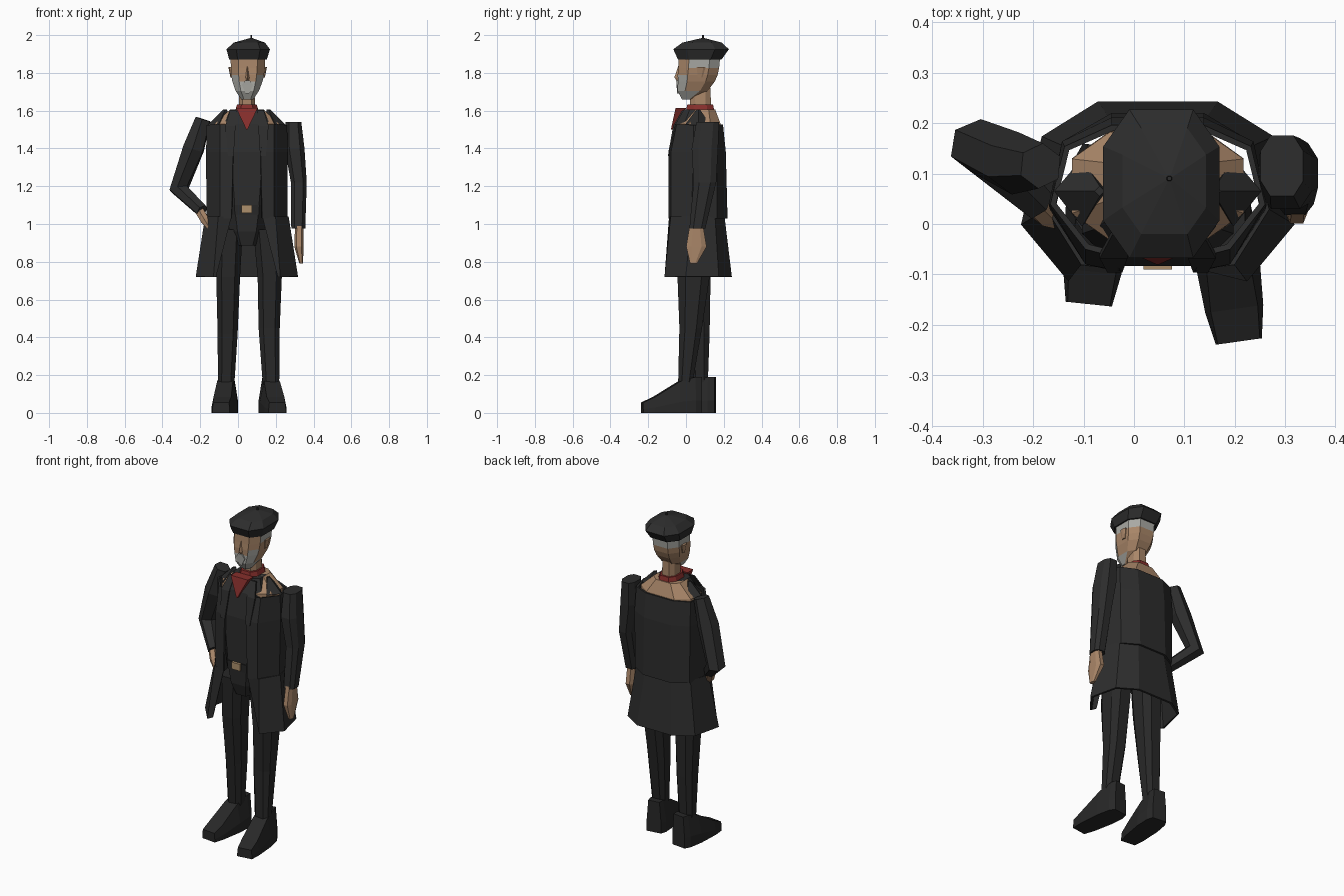
import bpy, bmesh, math
from mathutils import Vector, Matrix

cube = bpy.data.objects.get("Cube")
if cube:
    bpy.data.objects.remove(cube)


def material(name, r, g, b):
    m = bpy.data.materials.new(name)
    m.use_nodes = True
    m.diffuse_color = (r, g, b, 1)
    node = next(n for n in m.node_tree.nodes if n.type == 'BSDF_PRINCIPLED')
    node.inputs["Base Color"].default_value = (r, g, b, 1)
    node.inputs["Roughness"].default_value = 0.9
    return m


COAT = material("charcoal cloth", 0.026, 0.026, 0.026)
DARK = material("dark trousers", 0.021, 0.021, 0.021)
SKIN = material("skin", 0.40, 0.24, 0.14)
HAIR = material("grey hair", 0.40, 0.40, 0.37)
RED = material("red scarf", 0.24, 0.028, 0.025)
BRASS = material("tan buckle", 0.42, 0.28, 0.15)
MID = 0.047     # centre line of the body


def build(name, rings, mats, closed=True, caps=True, rule=None):
    """Bridge a list of point rings into a flat shaded skin."""
    bm = bmesh.new()
    loops = [[bm.verts.new(p) for p in ring] for ring in rings]
    n = len(loops[0])
    for a, b in zip(loops, loops[1:]):
        for i in range(n if closed else n - 1):
            j = (i + 1) % n
            bm.faces.new((a[i], a[j], b[j], b[i]))
    if closed and caps:
        bm.faces.new(loops[0])
        bm.faces.new(loops[-1])
    bmesh.ops.recalc_face_normals(bm, faces=bm.faces)
    if rule:
        for f in bm.faces:
            f.material_index = rule(f.calc_center_median())
    me = bpy.data.meshes.new(name)
    bm.to_mesh(me)
    bm.free()
    for m in mats:
        me.materials.append(m)
    ob = bpy.data.objects.new(name, me)
    bpy.context.collection.objects.link(ob)
    return ob


# Unit cross-section: a box with bevelled corners
OCT = [(.55, -1), (1, -.5), (1, .5), (.55, 1), (-.55, 1), (-1, .5), (-1, -.5), (-.55, -1)]


def stack(name, sections, mat, rule=None):
    """Horizontal sections: x, y, z, half width, half depth."""
    rings = [[(x + u * rx, y + v * ry, z) for u, v in OCT] for x, y, z, rx, ry in sections]
    return build(name, rings, mat if isinstance(mat, list) else [mat], rule=rule)


def tube(name, path, mat, sides=6):
    """Round sections square to a path: point and radius."""
    pts = [Vector(p[:3]) for p in path]
    rings = []
    for i, p in enumerate(pts):
        t = Vector()
        if i > 0:
            t += (p - pts[i - 1]).normalized()
        if i < len(pts) - 1:
            t += (pts[i + 1] - p).normalized()
        t.normalize()
        u = t.cross(Vector((0.6, 0.8, 0))).normalized()
        v = t.cross(u)
        angles = [2 * math.pi * k / sides for k in range(sides)]
        rings.append([p + path[i][3] * (math.cos(a) * u + math.sin(a) * v) for a in angles])
    return build(name, rings, [mat])


def box(name, x, y, z, sx, sy, sz, mat):
    rings = [[(x + u * sx / 2, y + v * sy / 2, z + w * sz / 2)
              for u, v in ((-1, -1), (1, -1), (1, 1), (-1, 1))] for w in (-1, 1)]
    return build(name, rings, [mat])


def open_shell(name, levels):
    """Cloth open at the front: each level is z and the half profile from front to back."""
    rings = []
    for z, half in levels:
        left = [(MID + x, y, z) for x, y in half]
        right = [(MID - x, y, z) for x, y in reversed(half)]
        rings.append(left + right)
    ob = build(name, rings, [COAT], closed=False)
    mod = ob.modifiers.new("thickness", 'SOLIDIFY')
    mod.thickness = 0.012
    mod.offset = 0
    return ob


# Legs
stack("left_leg", [(.15, .04, .97, .07, .09), (.168, .04, .72, .064, .085),
                   (.165, .025, .45, .056, .06), (.175, -.005, .14, .043, .037)], DARK)
stack("right_leg", [(-.045, .05, .97, .07, .09), (-.052, .05, .72, .063, .08),
                    (-.055, .065, .42, .053, .06), (-.063, .075, .14, .043, .04)], DARK)

# Shoes: toe, instep and heel sections, turned outwards
SHOE = [(-.235, .046, .042, .055), (-.17, .058, .047, .085),
        (-.04, .066, .042, .165), (.045, .06, .04, .19), (.08, .045, .035, .19)]
for name, x, y, yaw in (("left_shoe", .175, 0, 8), ("right_shoe", -.065, .075, -6)):
    turn = Matrix.Translation((x, y, 0)) @ Matrix.Rotation(math.radians(yaw), 4, 'Z')
    build(name, [[turn @ Vector(p) for p in ((-w, s, 0), (w, s, 0), (w, s, h * .35),
                                             (t, s, h), (-t, s, h), (-w, s, h * .35))]
                 for s, w, t, h in SHOE], [DARK])

# Vest and hips
stack("vest", [(MID, .04, .885, .056, .08), (MID, .045, .96, .09, .11),
               (MID, .045, 1.05, .11, .118), (MID, .045, 1.2, .13, .122),
               (MID, .045, 1.38, .15, .128), (MID, .04, 1.53, .12, .098),
               (MID, .05, 1.605, .09, .062)], COAT)
stack("belt", [(MID, .045, 1.05, .115, .122), (MID, .045, 1.1, .12, .124)], DARK)
box("buckle", MID, -.082, 1.08, .056, .016, .042, BRASS)

# Bare shoulders showing above the coat
stack("shoulders", [(MID, .075, 1.45, .17, .11), (MID, .075, 1.53, .17, .108),
                    (MID, .085, 1.605, .09, .07)], SKIN)

# Coat body and flared skirt
open_shell("coat_body", [
    (1.03, [(.08, -.088), (.14, -.075), (.208, .03), (.18, .16), (.09, .214)]),
    (1.38, [(.072, -.088), (.14, -.075), (.21, .04), (.185, .16), (.09, .205)]),
    (1.525, [(.09, -.058), (.14, -.045), (.207, .04), (.18, .15), (.09, .19)])])
open_shell("coat_skirt", [
    (1.04, [(.083, -.084), (.15, -.075), (.215, .03), (.18, .15), (.09, .198)]),
    (.72, [(.165, -.075), (.175, -.108), (.265, 0), (.225, .17), (.117, .237)])])

# Lapels and shoulder tabs
for side, s in (("left", 1), ("right", -1)):
    x = MID + s * .15
    build(side + "_shoulder_tab",
          [[(x + s * .055, .065, 1.525), (x, -.005, 1.525), (x - s * .06, .065, 1.555), (x, .13, 1.525)],
           [(x + u * .01 - s * .035, .065 + v * .01, 1.605)
            for u, v in ((s, 0), (0, -1), (-s, 0), (0, 1))]], [COAT])
    build(side + "_lapel",
          [[(MID + s * a, y, z), (MID + s * b, y, z), (MID + s * b, y + .01, z), (MID + s * a, y + .01, z)]
           for a, b, y, z in ((.07, .1, -.096, 1.36), (.06, .115, -.068, 1.52), (.055, .09, -.022, 1.6))],
          [COAT])

# Straight left arm
stack("left_sleeve", [(.293, .115, 1.54, .042, .06), (.3, .1, 1.4, .052, .07),
                      (.322, .1, 1.22, .042, .06), (.319, .06, .975, .037, .042)], COAT)
stack("left_hand", [(.324, .055, .99, .022, .036), (.322, .055, .88, .024, .054),
                    (.335, .04, .79, .01, .018)], SKIN)

# Right arm with the hand on the hip
tube("right_sleeve", [(-.185, .115, 1.555, .045), (-.235, .12, 1.4, .062),
                      (-.312, .155, 1.185, .055), (-.19, .04, 1.07, .036)], COAT)
tube("right_hand", [(-.21, .055, 1.08, .027), (-.175, .02, 1.02, .026), (-.148, 0, .975, .012)], SKIN)

# Neck and scarf
stack("neck", [(MID, .078, 1.57, .045, .055), (MID, .075, 1.72, .04, .055)], SKIN)
stack("scarf_band", [(MID, .075, 1.6, .062, .075), (MID, .075, 1.632, .052, .068)], RED)
build("scarf_point", [[(MID - .058, y - .01, 1.615), (MID + .058, y - .01, 1.615),
                       (MID + .003, y - .035, 1.5), (MID - .003, y - .035, 1.5)]
                      for y in (-.045, .01)], [RED])


# Head: beard in front, hair at the back
def head_colour(c):
    beard = c.y < .02 and c.z < 1.755 or (c.y < .03 and abs(c.x - .052) > .05 and c.z < 1.79)
    hair = c.y > .06 and c.z > 1.825
    return 1 if beard or hair else 0


stack("head", [(.049, .005, 1.66, .032, .026), (.049, .035, 1.705, .062, .08),
               (.05, .055, 1.755, .08, .098), (.051, .062, 1.79, .087, .106),
               (.052, .067, 1.825, .09, .108), (.053, .072, 1.89, .092, .11)],
      [SKIN, HAIR], rule=head_colour)
build("nose", [[(.05 - w, -.03, z), (.05 + w, -.03, z), (.05, y, z)]
               for z, w, y in ((1.755, .014, -.045), (1.775, .018, -.062), (1.84, .008, -.04))], [SKIN])
build("moustache", [[(.05 - w, y, z), (.05 + w, y, z), (.05 + w, y + .012, z), (.05 - w, y + .012, z)]
                    for z, w, y in ((1.69, .008, -.047), (1.735, .03, -.05), (1.76, .012, -.052))], [HAIR])
for side, s in (("left", 1), ("right", -1)):
    stack(side + "_ear", [(.051 + s * .085, .075, 1.775, .006, .012),
                          (.051 + s * .09, .08, 1.83, .012, .024)], SKIN)

# Beret with its stalk
stack("beret", [(.053, .073, 1.872, .1, .116), (.054, .08, 1.925, .115, .147),
                (.06, .085, 1.96, .083, .105), (.07, .09, 1.985, .004, .004)], COAT)
stack("beret_stalk", [(.07, .09, 1.975, .006, .006), (.07, .09, 2.0, .004, .004)], COAT)
